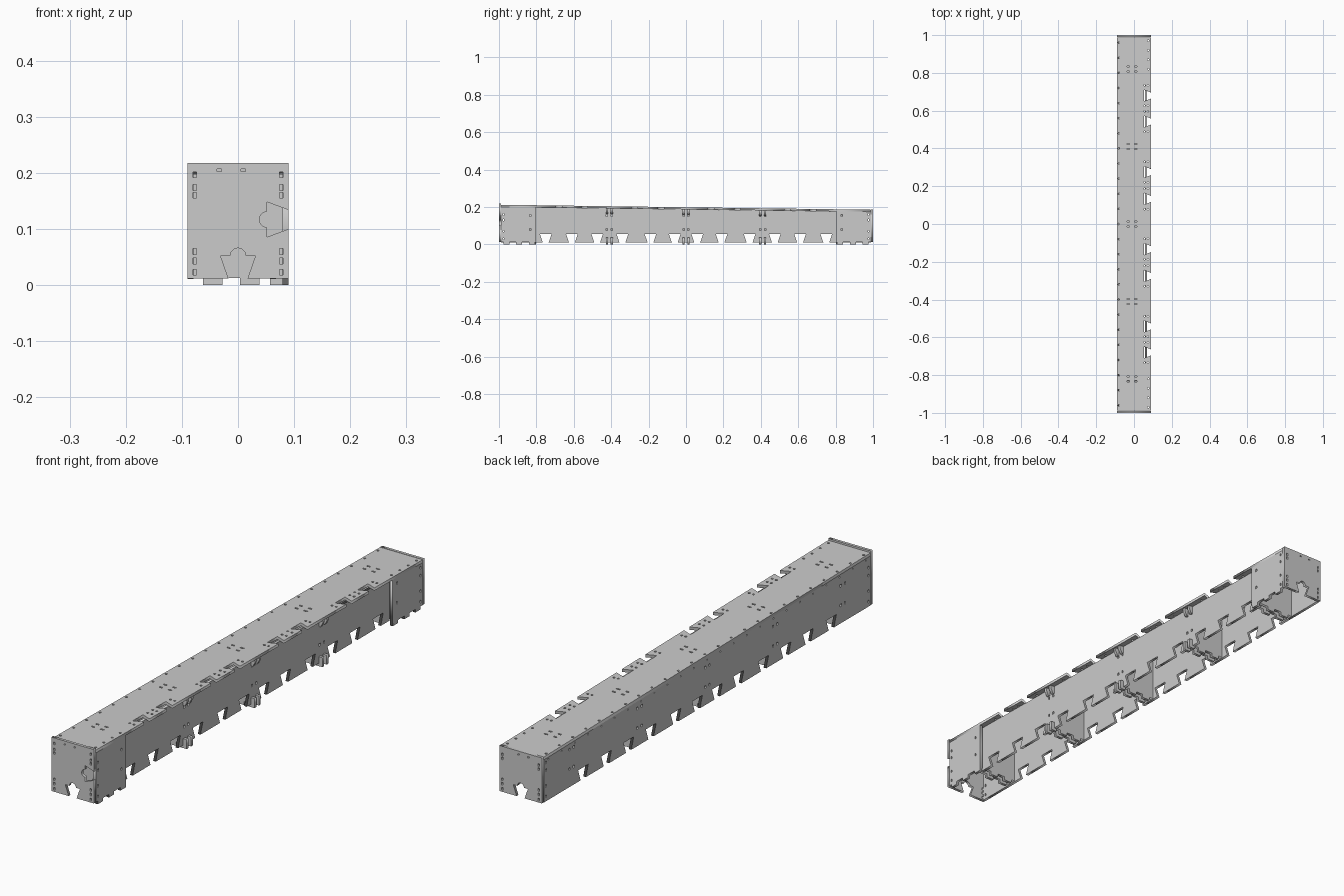
import bpy
from math import sin, cos, pi, atan
from mathutils import Matrix, Vector

if "Cube" in bpy.data.objects:
    bpy.data.objects.remove(bpy.data.objects["Cube"])

T = 0.011                      # sheet thickness
SLOPE = -0.0135                # fall of the lid along y
LID_Z = 0.193
AXES = {
    'x': Matrix(((0, 0, 1), (1, 0, 0), (0, 1, 0))).to_4x4(),    # u=y, v=z
    'y': Matrix(((1, 0, 0), (0, 0, -1), (0, 1, 0))).to_4x4(),   # u=x, v=z
    'z': Matrix.Identity(4),                                    # u=x, v=y
}


def under(y):
    return LID_Z - T / 2 + SLOPE * y


def sheet(name, loops, axis, loc, tilt=0):
    """Flat sheet from an outline plus hole loops, extruded to thickness."""
    cu = bpy.data.curves.new(name, 'CURVE')
    cu.dimensions = '2D'
    cu.fill_mode = 'BOTH'
    cu.extrude = T / 2
    for pts in loops:
        sp = cu.splines.new('POLY')
        sp.points.add(len(pts) - 1)
        for p, (u, v) in zip(sp.points, pts):
            p.co = (u, v, 0, 1)
        sp.use_cyclic_u = True
    tmp = bpy.data.objects.new(name + "_curve", cu)
    bpy.context.collection.objects.link(tmp)
    dg = bpy.context.evaluated_depsgraph_get()
    me = bpy.data.meshes.new_from_object(tmp.evaluated_get(dg))
    bpy.data.objects.remove(tmp)
    me.transform(Matrix.Translation(loc) @ Matrix.Rotation(tilt, 4, 'X') @ AXES[axis])
    me.name = name
    ob = bpy.data.objects.new(name, me)
    bpy.context.collection.objects.link(ob)
    return ob


def edge(p0, p1, feats=()):
    """Points along an edge; each feature is (distance, [(along, inward)])."""
    p0, p1 = Vector(p0), Vector(p1)
    t = (p1 - p0).normalized()
    n = Vector((-t.y, t.x))
    out = [tuple(p0)]
    for d, pts in sorted(feats, key=lambda f: f[0]):
        out += [tuple(p0 + t * (d + a) + n * b) for a, b in pts]
    return out


def dovetail(depth, mouth=0.016, wide=0.031):
    return [(-mouth, 0), (-wide, depth), (wide, depth), (mouth, 0)]


def keyhole(depth, r=0.014):
    d = dovetail(depth, 0.017, 0.031)
    arc = [(-r * cos(pi * i / 10), depth + r * sin(pi * i / 10)) for i in range(11)]
    return d[:2] + arc + d[2:]


def tab(w=0.016, h=0.012):
    return [(-w, 0), (-w, -h), (w, -h), (w, 0)]


def hole(u, v, r=0.0045):
    return [(u + r * cos(i * pi / 4), v + r * sin(i * pi / 4)) for i in range(8)]


def slot(u, v, w, h):
    return [(u - w, v - h), (u + w, v - h), (u + w, v + h), (u - w, v + h)]


SIDE = [s * y for y in (0.06, 0.19, 0.34, 0.475, 0.61, 0.75) for s in (-1, 1)]
LID = [s * y for y in (0.133, 0.275, 0.542, 0.68) for s in (-1, 1)]
RIBS = (-0.82, -0.41, 0, 0.41, 0.82)
END = 0.988


def wall(name, x, y0, y1, z0, feats, holes):
    pts = edge((y0, z0), (y1, z0), [(c - y0, f) for c, f in feats])
    sheet(name, [pts + [(y1, z0), (y1, under(y1)), (y0, under(y0))]] + holes, 'x', (x, 0, 0))


# long walls
teeth = [(c, dovetail(0.044)) for c in SIDE]
edge_holes = [hole(-0.96 + 0.08 * i, under(-0.96 + 0.08 * i) - 0.008, 0.003) for i in range(25)]
rib_holes = [slot(c + d, z, 0.004, 0.005) for c in RIBS for d in (-0.013, 0.013) for z in (0.08, 0.155)]
end_holes = [slot(s * 0.976, z, 0.003, 0.005) for s in (-1, 1) for z in (0.03, 0.07, 0.13, 0.16)]
wall("left_wall", -0.09 + T / 2, -END, END, 0.011, teeth, edge_holes + rib_holes + end_holes)
wall("recessed_right_wall", 0.0625, -0.82, 0.82, 0.011, teeth,
     [h for h in rib_holes if abs(h[0][0]) < 0.6])

# short outer walls at both ends of the right side
for s, nm in ((-1, "front"), (1, "back")):
    y0, y1 = sorted((s * 0.805, s * END))
    wall(nm + "_right_end_wall", 0.09 - T / 2, y0, y1, 0.012,
         [(s * c, tab()) for c in (0.96, 0.893, 0.823)],
         [slot(s * 0.976, z, 0.003, 0.005) for z in (0.03, 0.07, 0.13, 0.16)]
         + [slot(s * y, z, 0.004, 0.005) for y in (0.833,) for z in (0.08, 0.155)])

# sloping lid with dovetails on its right edge
pts = edge((-0.09, -END), (0.09, -END))
pts += edge((0.09, -END), (0.09, END), [(c + END, dovetail(0.038)) for c in LID])
pts += [(0.09, END), (-0.09, END)]
holes = [hole(-0.08, -0.96 + 0.08 * i) for i in range(25)]
holes += [hole(0.076, s * y) for s in (-1, 1) for y in (0.97, 0.92, 0.87, 0.82)]
holes += [hole(x, c + d) for c in LID for d in (-0.054, 0.054) for x in (0.056, 0.074)]
holes += [slot(x, c + d, 0.007, 0.003) for c in RIBS for d in (-0.013, 0.013) for x in (-0.03, 0.009)]
sheet("lid", [pts] + holes, 'z', (0, 0, LID_Z), atan(SLOPE))

# end panels
for y, top, nm in ((-1 + T / 2, 0.218, "front_panel"), (1 - T / 2, 0.186, "back_panel")):
    pts = edge((-0.09, 0.012), (0.09, 0.012), [(0.09, keyhole(0.04))])
    side = [(0.105, keyhole(0.038))] if y < 0 else []
    pts += edge((0.09, 0.012), (0.09, top), side) + [(0.09, top), (-0.09, top)]
    zs = (0.023, 0.043, 0.06, 0.16, 0.174, 0.197) if y < 0 else (0.023, 0.043, 0.06, 0.14, 0.155)
    holes = [slot(x, z, 0.003, 0.005) for x in (-0.077, 0.077) for z in zs]
    holes += [slot(x, top - 0.013, 0.004, 0.002) for x in (-0.033, 0.009)]
    sheet(nm, [pts] + holes, 'y', (0, y, 0))

# doubled inner ribs; the middle ones hook out past the recessed wall
for i, c in enumerate(RIBS):
    middle = abs(c) < 0.6
    for d in (-0.013, 0.013):
        y, top = c + d, under(c + d) - 0.0005
        xr = 0.057 if middle or abs(y) < 0.82 else 0.079
        pts = edge((-0.079, 0.013), (xr, 0.013), [(0.034, tab(0.017, 0.013)), (0.1, tab(0.017, 0.013))])
        pts += [(xr, 0.013), (xr, top), (-0.079, top)]
        nm = "rib_%d_%s" % (i + 1, "a" if d < 0 else "b")
        sheet(nm, [pts], 'y', (0, y, 0))
        if middle:
            sheet(nm + "_foot", [[(0.057, 0), (0.083, 0), (0.083, 0.036), (0.057, 0.036)]], 'y', (0, y, 0))
            sheet(nm + "_bracket", [[(0.068, top - 0.03), (0.075, top - 0.03), (0.085, top - 0.012),
                                     (0.085, top), (0.068, top)]], 'y', (0, y, 0))
